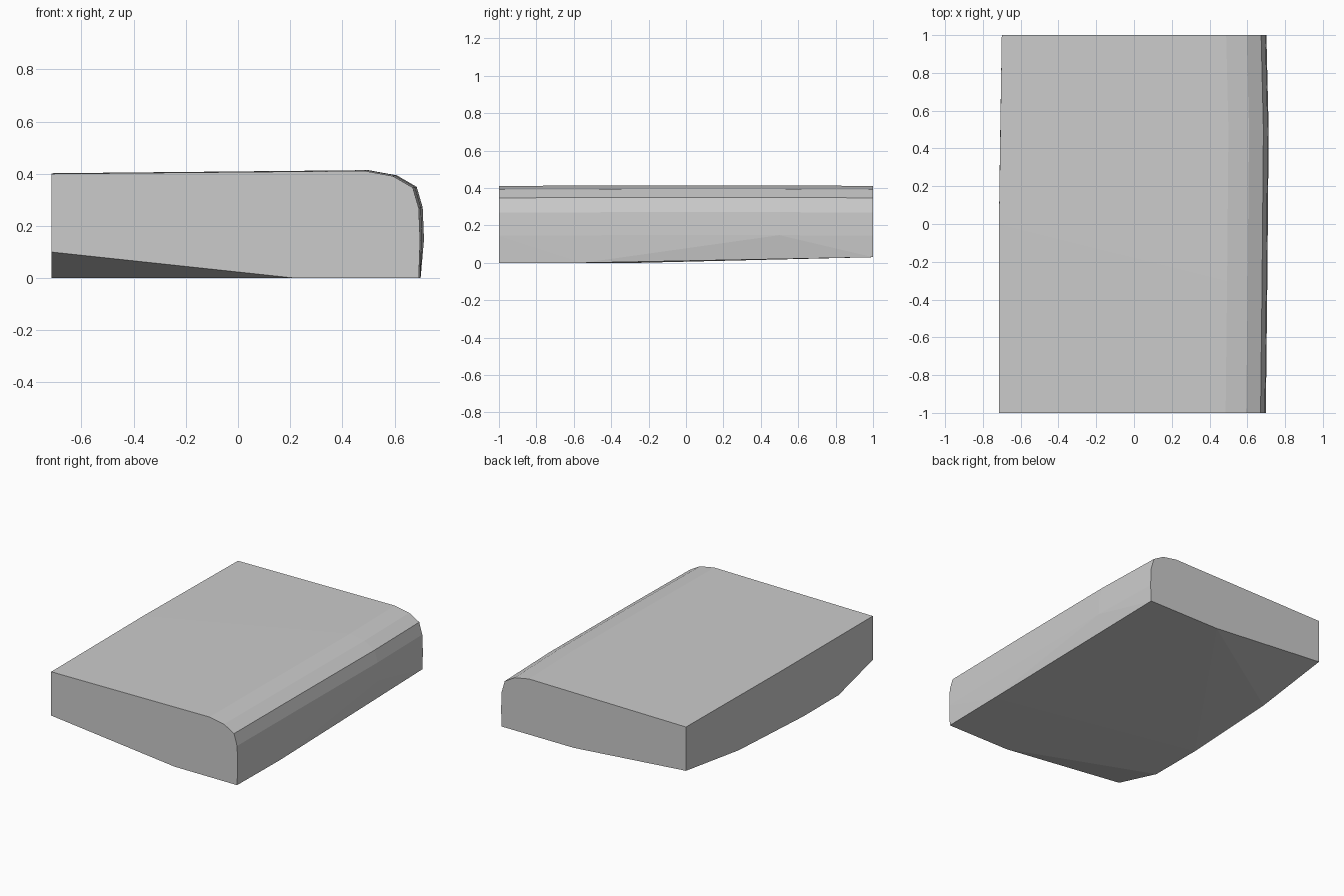
import bpy, bmesh

if "Cube" in bpy.data.objects:
    bpy.data.objects.remove(bpy.data.objects["Cube"])

# Upper outline, from the crown of the rounded right edge down its side (x, z)
crown = [(0.485, 0.411), (0.594, 0.391), (0.670, 0.347), (0.693, 0.268), (0.698, 0.145)]

# Slight outward bow of the rounded edge at stations along y: (y, dx, dz)
stations = [(-1.0, 0.0, 0.0), (-0.3, 0.008, 0.003), (0.5, 0.015, 0.003), (1.0, 0.003, 0.0)]
points = [(x + dx, y, z + dz) for y, dx, dz in stations for x, z in crown]

# Square left edge, top corners and middle
points += [(-0.715, -1, 0.4), (-0.715, 0, 0.402), (-0.7, 1, 0.4)]

# Underside: left edge, then front, back and right edges
points += [(-0.715, -1, 0.1), (-0.715, -0.63, 0), (-0.715, -0.25, 0),
           (-0.709, 0.44, 0.03), (-0.7, 1, 0.1)]
points += [(0.22, -1, 0), (0.693, -1, 0), (0.7, -0.55, 0),
           (0.15, 1, 0.03), (0.696, 1, 0.03)]

# Faceted convex slab wrapped around the section points
bm = bmesh.new()
for p in points:
    bm.verts.new(p)
result = bmesh.ops.convex_hull(bm, input=bm.verts[:])
loose = [v for v in bm.verts if not v.link_faces]
bmesh.ops.delete(bm, geom=loose, context='VERTS')
bmesh.ops.recalc_face_normals(bm, faces=bm.faces[:])
mesh = bpy.data.meshes.new("stone_slab")
bm.to_mesh(mesh)
bm.free()
slab = bpy.data.objects.new("stone_slab", mesh)
bpy.context.collection.objects.link(slab)
